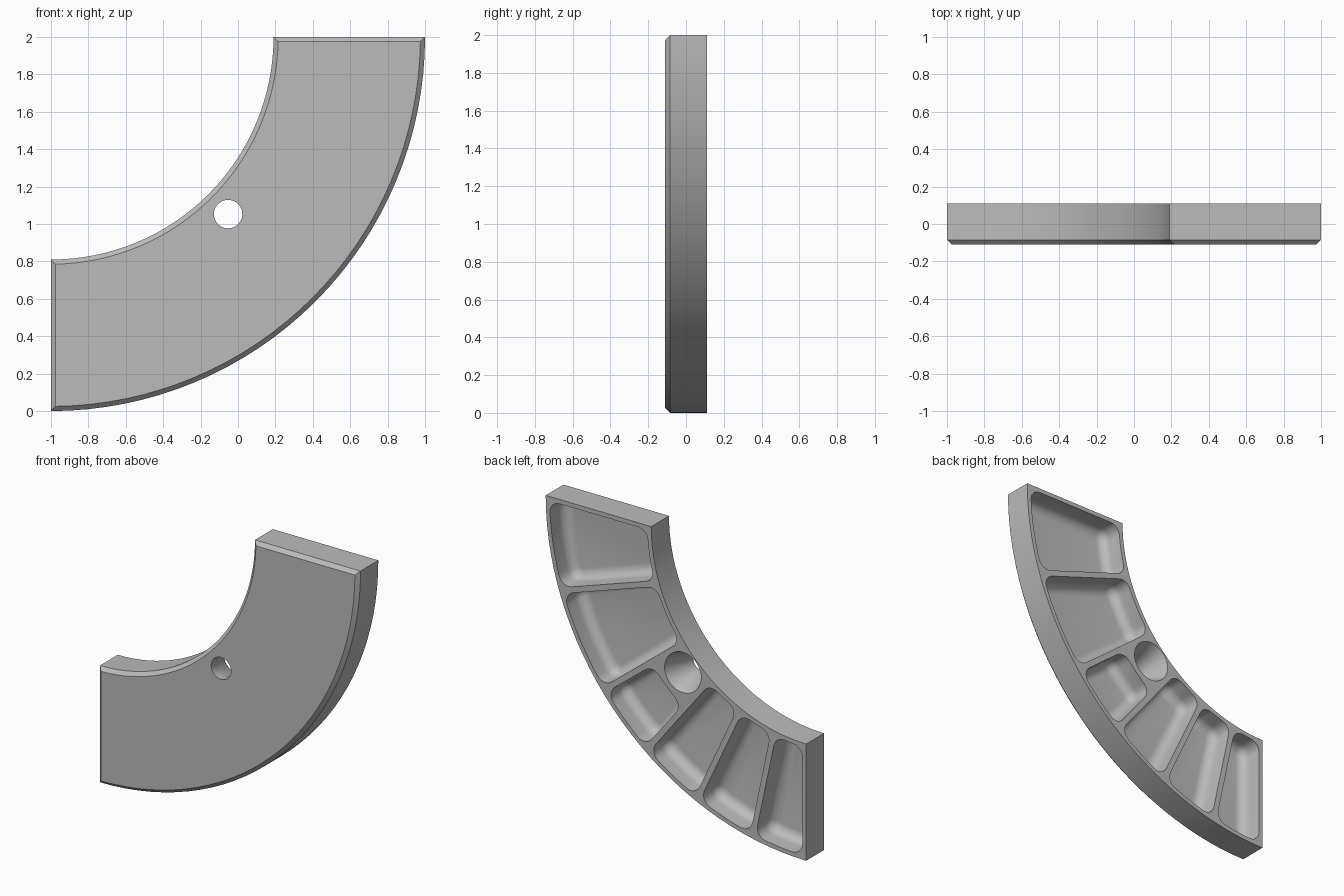
import bpy, bmesh
from math import sin, cos, asin, pi, radians

cube = bpy.data.objects.get("Cube")
if cube:
    bpy.data.objects.remove(cube)

INNER, OUTER, HALF = 1.19, 2.0, 0.11
CX, CZ = -1.0, 2.0          # centre of the arc

grey = bpy.data.materials.new("plain grey")
grey.use_nodes = True
grey.diffuse_color = (0.5, 0.5, 0.5, 1)
grey.node_tree.nodes["Principled BSDF"].inputs["Base Color"].default_value = (0.5, 0.5, 0.5, 1)


def loft(name, rings):
    """Closed solid through rings of equal point count."""
    bm = bmesh.new()
    loops = [[bm.verts.new(p) for p in ring] for ring in rings]
    n = len(loops[0])
    for a, b in zip(loops, loops[1:]):
        for i in range(n):
            j = (i + 1) % n
            bm.faces.new((a[i], a[j], b[j], b[i]))
    bm.faces.new(loops[0])
    bm.faces.new(loops[-1])
    bmesh.ops.recalc_face_normals(bm, faces=bm.faces)
    mesh = bpy.data.meshes.new(name)
    bm.to_mesh(mesh)
    bm.free()
    mesh.materials.append(grey)
    obj = bpy.data.objects.new(name, mesh)
    bpy.context.collection.objects.link(obj)
    return obj


def sector(r0, r1, a0, a1, d0, d1, y, grow=0.0, steps=32, corner=0):
    """Ring sector, sides set in by d0 and d1, grown outward with round corners."""
    def point(r, a, direction):
        return (CX + r * cos(a) + grow * cos(direction), y,
                CZ - r * sin(a) - grow * sin(direction))

    def span(r):
        return a0 + asin(d0 / r), a1 - asin(d1 / r)

    def turn(r, a, start, end):
        return [point(r, a, start + (end - start) * k / corner) for k in range(corner + 1)]

    def arc(r, a, b, flip):
        out = []
        for k in range(steps + 1):
            t = a + (b - a) * k / steps
            if corner == 0 or 0 < k < steps:
                out.append(point(r, t, t + flip))
        return out

    s, e = span(r1)
    pts = turn(r1, s, a0 - pi / 2, s) if corner else []
    pts += arc(r1, s, e, 0)
    pts += turn(r1, e, e, a1 + pi / 2) if corner else []
    s, e = span(r0)
    pts += turn(r0, e, a1 + pi / 2, e + pi) if corner else []
    pts += arc(r0, e, s, pi)
    pts += turn(r0, s, s + pi, a0 + 3 * pi / 2) if corner else []
    return pts


# Curved block with a chamfered front edge
def block_ring(y, t):
    return sector(INNER + t, OUTER - t, 0, pi / 2, t, t, y)


block = loft("curved_block", [block_ring(HALF, 0), block_ring(-HALF + 0.025, 0),
                              block_ring(-HALF, 0.025)])

# Back pockets with rounded corners and filleted floors
ROUND, FILLET, FLOOR, RIB, RIM = 0.075, 0.065, -0.05, 0.02, 0.03
ribs = [0, 18.5, 38.4, 51.8, 65, 78, 90]
cutters = []
for i, (a, b) in enumerate(zip(ribs, ribs[1:])):
    r0 = (1.52 if i == 2 else INNER + RIM) + ROUND
    r1 = OUTER - RIM - ROUND
    d0 = (RIM if i == 0 else RIB) + ROUND
    d1 = (RIM if i == 5 else RIB) + ROUND
    profile = [(HALF + 0.03, ROUND)]
    for k in range(7):
        t = k / 6 * pi / 2
        profile.append((FLOOR + FILLET * (1 - sin(t)), ROUND - FILLET * (1 - cos(t))))
    cutters.append(loft("pocket_cutter", [
        sector(r0, r1, radians(a), radians(b), d0, d1, y, g, 10, 6) for y, g in profile]))

# Through hole, flared toward the back
HX, HZ = -0.053, 1.053


def circle(y, r):
    return [(HX + r * cos(k * pi / 24), y, HZ + r * sin(k * pi / 24)) for k in range(48)]


cutters.append(loft("hole_cutter", [circle(-0.15, 0.076), circle(-0.05, 0.076),
                                    circle(HALF, 0.14), circle(0.15, 0.14)]))

bpy.context.view_layer.objects.active = block
for cutter in cutters:
    cutter.hide_render = True
    mod = block.modifiers.new("cut", "BOOLEAN")
    mod.operation = "DIFFERENCE"
    mod.solver = "EXACT"
    mod.object = cutter
    bpy.ops.object.modifier_apply(modifier=mod.name)
    bpy.data.objects.remove(cutter)

bpy.ops.object.select_all(action="DESELECT")
block.select_set(True)
bpy.ops.object.shade_smooth_by_angle(angle=radians(30))
